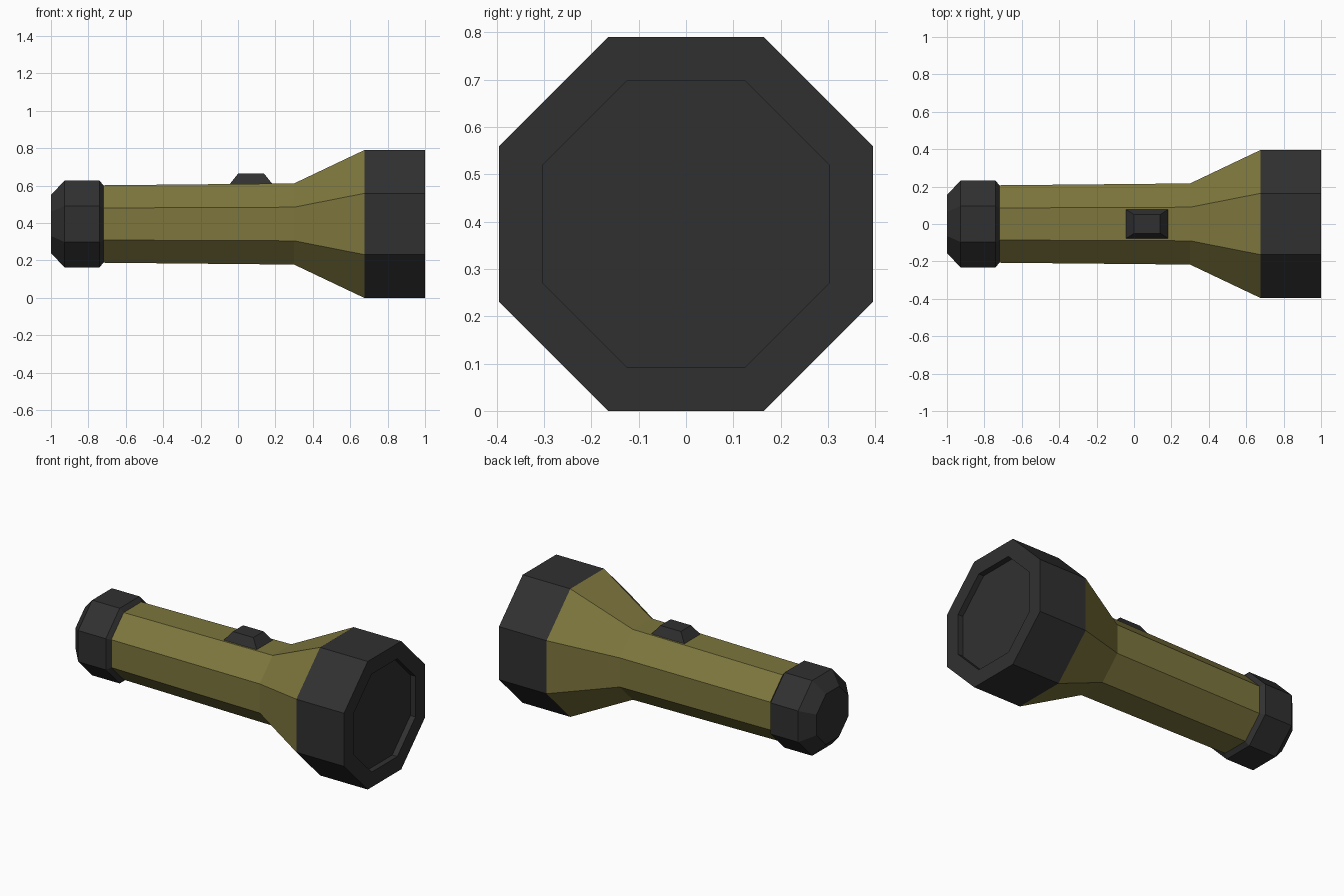
import bpy, bmesh
from math import cos, sin, pi

SIDES = 8
AXIS_Z = 0.395

cube = bpy.data.objects.get("Cube")
if cube:
    bpy.data.objects.remove(cube, do_unlink=True)


def material(name, rgb):
    m = bpy.data.materials.new(name)
    m.use_nodes = True
    m.diffuse_color = (*rgb, 1)
    bsdf = next(n for n in m.node_tree.nodes if n.type == 'BSDF_PRINCIPLED')
    bsdf.inputs["Base Color"].default_value = (*rgb, 1)
    return m


olive = material("olive green", (0.205, 0.182, 0.047))
black = material("dark grey", (0.03, 0.03, 0.03))


def finish(bm, name, mat):
    bmesh.ops.recalc_face_normals(bm, faces=bm.faces)
    mesh = bpy.data.meshes.new(name)
    bm.to_mesh(mesh)
    bm.free()
    mesh.materials.append(mat)
    obj = bpy.data.objects.new(name, mesh)
    bpy.context.collection.objects.link(obj)
    return obj


def octagon_tube(name, profile, mat):
    """Closed octagonal solid along x from (x, flat-to-axis distance) pairs."""
    bm = bmesh.new()
    rings = []
    for x, apothem in profile:
        r = apothem / cos(pi / SIDES)
        angles = [(i + 0.5) * 2 * pi / SIDES for i in range(SIDES)]
        rings.append([bm.verts.new((x, r * cos(a), AXIS_Z + r * sin(a)))
                      for a in angles])
    for a, b in zip(rings, rings[1:]):
        for i in range(SIDES):
            j = (i + 1) % SIDES
            bm.faces.new((a[i], a[j], b[j], b[i]))
    bm.faces.new(rings[0])
    bm.faces.new(rings[-1])
    return finish(bm, name, mat)


# Handle flaring into the reflector cone
octagon_tube("body", [(-0.73, 0.207), (0.3, 0.217), (0.675, 0.395)], olive)

# Head ring with the lens sunk into its front
octagon_tube("head_and_lens", [(0.675, 0.395), (1.0, 0.395),
                               (1.0, 0.302), (0.965, 0.302)], black)

# Chamfered tail cap
octagon_tube("tail_cap", [(-1.0, 0.155), (-0.928, 0.232),
                          (-0.74, 0.232), (-0.72, 0.207)], black)

# Sliding switch: a block with tapered sides
bm = bmesh.new()
bmesh.ops.create_cube(bm, size=1)
for v in bm.verts:
    top = v.co.z > 0
    v.co.x = 0.07 + v.co.x * (0.14 if top else 0.226)
    v.co.y *= 0.1 if top else 0.156
    v.co.z = 0.664 if top else 0.61
finish(bm, "switch", black)
